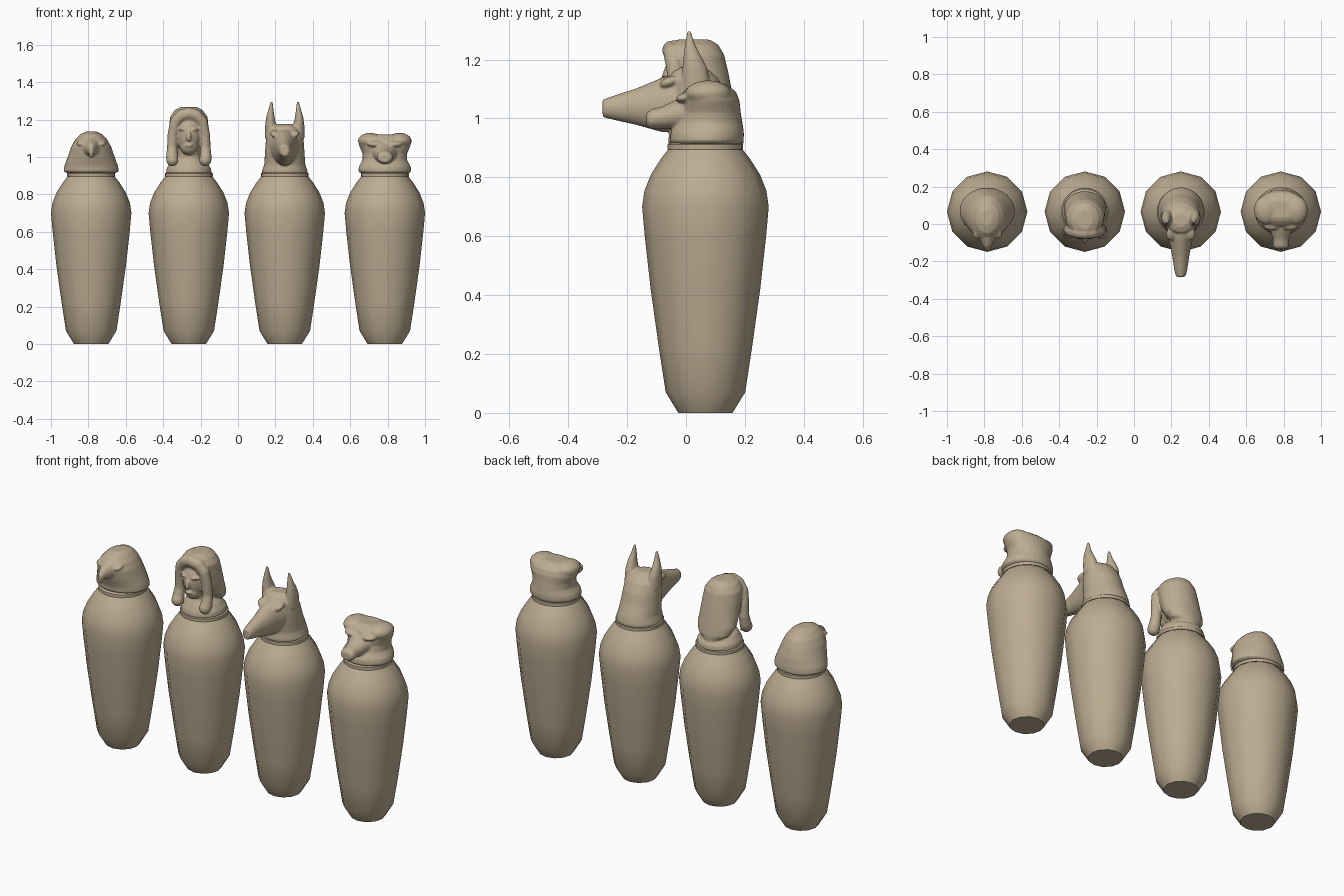
import bpy, bmesh, math
from mathutils import Vector, Matrix

stone = bpy.data.materials.new("tan_stone")
stone.diffuse_color = (0.50, 0.41, 0.285, 1)
YC = 0.066                      # jar axis in y
R = math.radians


def loft(bm, rows, axis="z", n=32):
    """Rows of (pos, centre_x, centre_other, radius_x, radius_other)."""
    rings = []
    for p, cx, c2, r1, r2 in rows:
        ring = []
        for i in range(n):
            a = 2 * math.pi * i / n
            u, v = cx + r1 * math.cos(a), c2 + r2 * math.sin(a)
            ring.append(bm.verts.new((u, v, p) if axis == "z" else (u, p, v)))
        rings.append(ring)
    for a, b in zip(rings, rings[1:]):
        for i in range(n):
            j = (i + 1) % n
            bm.faces.new((a[i], a[j], b[j], b[i]))
    bm.faces.new(rings[0])
    bm.faces.new(rings[-1])


def ball(bm, c, r, tilt=0):
    m = Matrix.Translation(c) @ Matrix.Rotation(R(tilt), 4, "X") @ Matrix.Diagonal((*r, 1))
    bmesh.ops.create_uvsphere(bm, u_segments=20, v_segments=14, radius=1, matrix=m)


def tube(bm, pts):
    """Thick rope through points (x, y, z, radius)."""
    for a, b in zip(pts, pts[1:]):
        for k in range(7):
            p = Vector(a).lerp(Vector(b), k / 6)
            ball(bm, p[:3], (p[3],) * 3)


def finish(bm, name, x):
    bmesh.ops.recalc_face_normals(bm, faces=bm.faces)
    me = bpy.data.meshes.new(name)
    bm.to_mesh(me)
    bm.free()
    me.materials.append(stone)
    ob = bpy.data.objects.new(name, me)
    bpy.context.collection.objects.link(ob)
    ob.location.x = x
    return ob


def head(bm, name, x):
    """Fuse the blobs into one sculpted skin."""
    ob = finish(bm, name, x)
    rm = ob.modifiers.new("fuse", "REMESH")
    rm.mode = "VOXEL"
    rm.voxel_size = 0.005
    rm.use_smooth_shade = True
    sm = ob.modifiers.new("soften", "SMOOTH")
    sm.factor = 0.5
    sm.iterations = 8


def turned(name, x, prof, n=12):
    bm = bmesh.new()
    loft(bm, [(z, 0, YC, r, r) for r, z in prof], n=n)
    ob = finish(bm, name, x)
    bpy.ops.object.select_all(action="DESELECT")
    ob.select_set(True)
    bpy.context.view_layer.objects.active = ob
    bpy.ops.object.shade_smooth_by_angle(angle=R(42))


# jars and lid rims
XS = (-0.785, -0.263, 0.25, 0.785)
BODY = [(0.092, 0), (0.135, 0.07), (0.158, 0.22), (0.186, 0.42), (0.206, 0.6),
        (0.215, 0.7), (0.207, 0.755), (0.185, 0.81), (0.15, 0.865), (0.122, 0.9)]
for x in XS:
    turned("jar_body", x, BODY)
    turned("lid_rim", x, [(0.128, 0.895), (0.128, 0.912), (0.118, 0.918)], 24)

# falcon head
bm = bmesh.new()
loft(bm, [(.912, 0, .075, .125, .11), (.922, 0, .07, .148, .125), (.95, 0, .068, .144, .125),
          (1.0, 0, .055, .126, .13), (1.05, 0, .04, .109, .128), (1.09, 0, .035, .088, .115),
          (1.12, 0, .035, .06, .085), (1.135, 0, .035, .03, .045)])
loft(bm, [(-.03, 0, 1.05, .06, .055), (-.08, 0, 1.05, .042, .045),
          (-.12, 0, 1.045, .022, .03), (-.145, 0, 1.03, .01, .018)], "y")
ball(bm, (0, -.132, 1.02), (.012, .014, .028))
for s in (-1, 1):
    ball(bm, (s * .05, -.052, 1.075), (.03, .03, .013), 20)
head(bm, "falcon_head", XS[0])

# human head: chest, neck and face
bm = bmesh.new()
loft(bm, [(.912, 0, .066, .122, .125), (.94, 0, .066, .118, .12), (.975, 0, .06, .095, .095),
          (1.0, 0, .045, .06, .065), (1.06, 0, .03, .05, .055)])
ball(bm, (0, -.005, 1.12), (.07, .078, .105))
ball(bm, (0, -.03, 1.055), (.045, .05, .045))
ball(bm, (0, -.084, 1.11), (.013, .02, .032), -18)
ball(bm, (0, -.077, 1.062), (.022, .013, .009))
for s in (-1, 1):
    ball(bm, (s * .03, -.067, 1.148), (.024, .016, .008))
# hair mass falling down the back
loft(bm, [(1.268, 0, .025, .04, .055), (1.25, 0, .025, .075, .085), (1.215, 0, .03, .1, .1),
          (1.16, 0, .045, .106, .098), (1.09, 0, .065, .11, .092), (1.03, 0, .09, .112, .078),
          (.99, 0, .115, .095, .06), (.962, 0, .14, .05, .035)])
# hair band over the brow and lappets
for s in (-1, 1):
    tube(bm, [(0, -.048, 1.232, .033), (s * .04, -.045, 1.222, .032), (s * .072, -.04, 1.185, .03),
              (s * .086, -.032, 1.12, .028), (s * .089, -.028, 1.05, .028),
              (s * .09, -.04, 1.0, .032), (s * .088, -.05, .983, .033)])
head(bm, "human_head", XS[1])

# jackal head: neck and skull
bm = bmesh.new()
loft(bm, [(.912, 0, .068, .124, .128), (.93, 0, .068, .12, .128), (.96, 0, .066, .11, .122),
          (1.02, 0, .05, .106, .11), (1.08, 0, .04, .102, .1), (1.13, 0, .028, .095, .085),
          (1.16, 0, .02, .07, .065), (1.175, 0, .02, .04, .035)])
# muzzle
loft(bm, [(.02, 0, 1.065, .09, .1), (-.08, 0, 1.046, .064, .093), (-.17, 0, 1.04, .046, .062),
          (-.25, 0, 1.036, .034, .04), (-.283, 0, 1.034, .024, .03)], "y")
ball(bm, (0, -.268, 1.055), (.018, .018, .014))
for s in (-1, 1):
    ball(bm, (s * .052, -.055, 1.125), (.026, .036, .017), 20)
    # pointed ear
    loft(bm, [(1.1, s * .07, .035, .036, .05), (1.17, s * .075, .03, .03, .043),
              (1.21, s * .077, .022, .023, .031), (1.25, s * .074, .014, .015, .018),
              (1.298, s * .07, .01, .005, .007)], n=16)
head(bm, "jackal_head", XS[2])

# baboon head: mane
bm = bmesh.new()
loft(bm, [(.912, 0, .07, .128, .118), (.925, 0, .07, .142, .126), (.95, 0, .072, .138, .125),
          (.985, 0, .08, .118, .112), (1.02, 0, .083, .12, .103), (1.06, 0, .082, .138, .1),
          (1.09, 0, .08, .142, .09), (1.112, 0, .078, .125, .065), (1.12, 0, .078, .1, .045)])
# muzzle
loft(bm, [(.03, 0, 1.03, .08, .065), (-.03, 0, 1.015, .058, .05), (-.08, 0, 1.003, .042, .038),
          (-.12, 0, .997, .043, .034), (-.135, 0, .995, .03, .022)], "y")
for s in (-1, 1):
    ball(bm, (s * .078, .075, 1.086), (.066, .078, .043))
    ball(bm, (s * .05, -.005, 1.07), (.045, .03, .016), 10)
head(bm, "baboon_head", XS[3])
